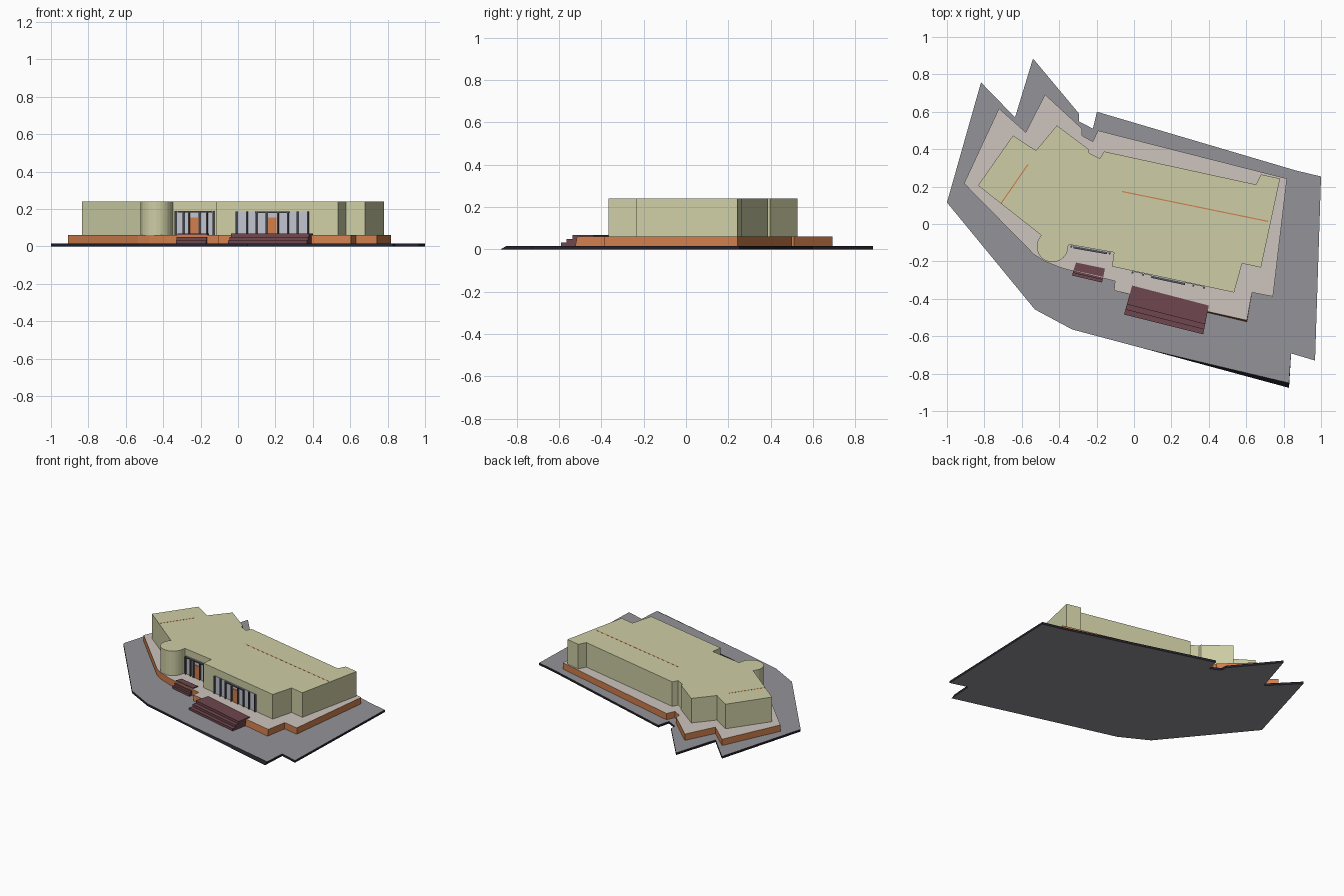
import bpy, bmesh, math
from mathutils import Vector

if "Cube" in bpy.data.objects:
    bpy.data.objects.remove(bpy.data.objects["Cube"])


def mat(name, r, g, b):
    def lin(c):
        c /= 255
        return c / 12.92 if c <= 0.04045 else ((c + 0.055) / 1.055) ** 2.4
    m = bpy.data.materials.new(name)
    m.diffuse_color = (lin(r), lin(g), lin(b), 1)
    m.use_nodes = True
    m.node_tree.nodes["Principled BSDF"].inputs["Base Color"].default_value = m.diffuse_color
    return m


OLIVE = mat("pale olive", 206, 206, 166)
ORANGE = mat("brick orange", 208, 126, 76)
BEIGE = mat("paving beige", 205, 196, 190)
GREY = mat("asphalt grey", 148, 147, 152)
DARK = mat("kerb dark", 36, 33, 42)
MAROON = mat("stair maroon", 110, 70, 78)
GLASS = mat("glass pale grey", 192, 196, 206)
FRAME = mat("frame grey", 84, 84, 94)


def finish(bm, name, mats, side_index=None):
    bmesh.ops.recalc_face_normals(bm, faces=bm.faces)
    if side_index is not None:      # second colour on upright faces
        for f in bm.faces:
            f.material_index = side_index if abs(f.normal.z) < 0.7 else 0
    me = bpy.data.meshes.new(name)
    bm.to_mesh(me)
    bm.free()
    ob = bpy.data.objects.new(name, me)
    for m in mats:
        me.materials.append(m)
    bpy.context.collection.objects.link(ob)
    return ob


def loft(name, ring_a, ring_b, mats, side_index=None):
    """Closed solid between two matching rings of points."""
    bm = bmesh.new()
    a = [bm.verts.new(p) for p in ring_a]
    b = [bm.verts.new(p) for p in ring_b]
    bm.faces.new(a)
    bm.faces.new(b)
    n = len(a)
    for i in range(n):
        j = (i + 1) % n
        bm.faces.new((a[i], a[j], b[j], b[i]))
    return finish(bm, name, mats, side_index)


def prism(name, outline, z0, z1, mats, side_index=None, shift=None):
    """Extruded outline; shift = (index, dy) sets back one top corner."""
    top = [[x, y, z1] for x, y in outline]
    if shift:
        top[shift[0]][1] += shift[1]
    return loft(name, [(x, y, z0) for x, y in outline], top, mats, side_index)


# Ground slab: grey faces, dark kerb
prism("ground_slab", [
    (-1, .115), (-.818, .757), (-.636, .57), (-.54, .885), (-.294, .59),
    (-.294, .548), (-.22, .51), (-.198, .60), (.866, .286), (1, .254),
    (.968, -.73), (.84, -.692), (.829, -.876), (.05, -.665), (-.33, -.564), (-.53, -.457)],
    0, .016, [GREY, DARK], 1, (12, .026))

# Raised terrace: beige paving, brick sides
prism("terrace", [
    (-.909, .217), (-.722, .618), (-.578, .49), (-.476, .693), (-.278, .51),
    (-.278, .473), (-.22, .441), (-.193, .50), (.818, .243), (.743, -.388),
    (.631, -.366), (.604, -.523), (-.107, -.356), (-.102, -.305),
    (-.38, -.238), (-.476, -.20), (-.535, -.163)],
    .016, .062, [BEIGE, ORANGE], 1, (11, .008))

# Main building with a round bay at the front left
cx, cy, r = -.436, -.12, .084
bay = [(cx + r * math.cos(math.radians(d)), cy + r * math.sin(math.radians(d)))
       for d in range(0, -226, -15)]
WEST_A, WEST_B = (-.348, -.11), (-.107, -.152)
EAST_A, EAST_B = (-.118, -.227), (.535, -.366)
prism("main_building", [
    (-.834, .206), (-.647, .473), (-.524, .393), (-.412, .527), (-.24, .398),
    (-.24, .38), (-.182, .35), (-.16, .388), (.652, .211), (.679, .265),
    (.781, .243), (.679, -.233), (.578, -.211), EAST_B, EAST_A,
    WEST_B, WEST_A] + bay, .062, .24, [OLIVE])


# Thin brick partition lines showing on the roof
def roof_line(name, p, q, w=.003):
    p, q = Vector(p), Vector(q)
    d = (q - p).normalized()
    n = Vector((-d.y, d.x)) * w
    prism(name, [p - n, q - n, q + n, p + n], .235, .2408, [ORANGE])


roof_line("roof_line_east", (-.065, .174), (.717, .014))
roof_line("roof_line_west", (-.711, .11), (-.567, .318))


# Stairs: stepped profile swept from the left side to the right side
def stairs(name, back_l, back_r, front_l, front_r, fracs):
    zs = [.068, .05, .033]
    prof, t0 = [(0, .016)], 0
    for t, z in zip(fracs, zs):
        prof += [(t0, z), (t, z)]
        t0 = t
    prof.append((1, .016))
    rings = []
    for b, f in ((back_l, front_l), (back_r, front_r)):
        b, f = Vector(b), Vector(f)
        rings.append([(*b.lerp(f, t), z) for t, z in prof])
    loft(name, rings[0], rings[1], [MAROON])


stairs("east_stairs", (-.01, -.329), (.40, -.436), (-.053, -.484), (.37, -.59), (.65, .83, 1))
stairs("west_stairs", (-.31, -.206), (-.155, -.238), (-.332, -.275), (-.171, -.313), (.6, .8, 1))


# Glazed shopfronts standing slightly proud of the wall
def wall_box(name, a, b, x0, x1, z0, z1, depth, m):
    a, b = Vector(a), Vector(b)
    d = b - a
    n = Vector((d.y, -d.x)).normalized()
    p, q = (a + d * ((x - a.x) / d.x) for x in (x0, x1))
    prism(name, [p - n * .003, q - n * .003, q + n * depth, p + n * depth], z0, z1, [m])


def shopfront(side, a, b, x0, x1, top, door, posts):
    wall_box(side + "_glazing", a, b, x0, x1, .062, top, .004, GLASS)
    for i, x in enumerate(posts):
        wall_box(f"{side}_post_{i}", a, b, x - .004, x + .004, .062, top, .014, FRAME)
    wall_box(side + "_door", a, b, door - .022, door + .022, .062, .155, .008, ORANGE)
    wall_box(side + "_canopy", a, b, door - .09, door + .09, top - .008, top, .016, FRAME)


shopfront("east", EAST_A, EAST_B, -.01, .38, .187, .185,
          (-.006, .05, .1, .155, .215, .27, .32, .376))
shopfront("west", WEST_A, WEST_B, -.337, -.125, .19, -.232,
          (-.333, -.29, -.26, -.204, -.165, -.129))
